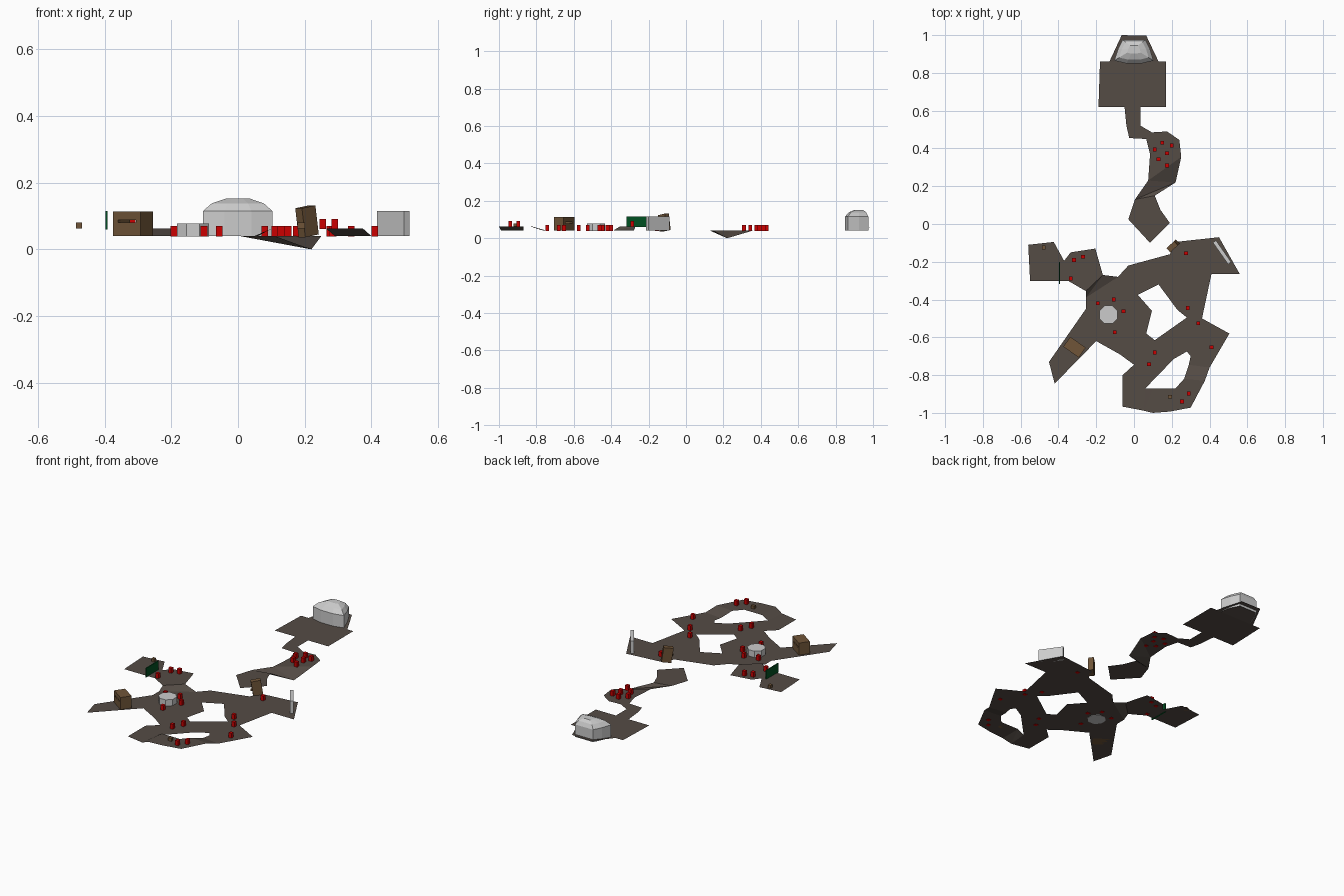
import bpy, bmesh, math
from mathutils import Matrix

if "Cube" in bpy.data.objects:
    bpy.data.objects.remove(bpy.data.objects["Cube"])

LOW, HIGH = 0.04, 0.062


def material(name, rgb):
    m = bpy.data.materials.new(name)
    m.diffuse_color = (*rgb, 1)
    m.use_nodes = True
    m.node_tree.nodes["Principled BSDF"].inputs["Base Color"].default_value = m.diffuse_color
    return m


EARTH = material("earth", (0.09, 0.072, 0.06))
RED = material("red", (0.6, 0.0, 0.0))
WOOD = material("wood", (0.16, 0.09, 0.04))
GREEN = material("green", (0.0, 0.08, 0.015))


def finish(name, bm, mat=None):
    me = bpy.data.meshes.new(name)
    bm.to_mesh(me)
    bm.free()
    ob = bpy.data.objects.new(name, me)
    bpy.context.collection.objects.link(ob)
    if mat:
        me.materials.append(mat)
    return ob


def floor(name, pts, z=LOW):
    """Flat or sloped sheet from an outline; points may carry their own z."""
    bm = bmesh.new()
    f = bm.faces.new([bm.verts.new((p[0], p[1], p[2] if len(p) > 2 else z)) for p in pts])
    f.normal_update()
    if f.normal.z < 0:
        f.normal_flip()
    bmesh.ops.triangulate(bm, faces=bm.faces[:])
    return finish(name, bm, EARTH)


def add_box(bm, c, size, base=Matrix()):
    bmesh.ops.create_cube(bm, size=1, matrix=base @ Matrix.Translation(c) @ Matrix.Diagonal((*size, 1)))


def box(name, c, size, mat=None, yaw=0, roll=0):
    bm = bmesh.new()
    base = Matrix.Translation(c) @ Matrix.Rotation(yaw, 4, 'Z') @ Matrix.Rotation(roll, 4, 'Y')
    add_box(bm, (0, 0, 0), size, base)
    return finish(name, bm, mat)


def loft(name, outline, centre, levels, cap_bottom=False):
    """Stack scaled copies of an outline and cap the top."""
    bm = bmesh.new()
    rings = [[bm.verts.new((centre[0] + x * s, centre[1] + y * s, z)) for x, y in outline]
             for z, s in levels]
    n = len(outline)
    for a, b in zip(rings, rings[1:]):
        for i in range(n):
            j = (i + 1) % n
            bm.faces.new((a[i], a[j], b[j], b[i]))
    bm.faces.new(rings[-1])
    if cap_bottom:
        bm.faces.new(rings[0][::-1])
    return finish(name, bm)


# southern ground: plaza, northern hall, eastern hall
floor("plaza_floor", [(-.255, -.39), (-.255, -.45), (-.45, -.73), (-.42, -.845), (-.2, -.62),
                      (-.075, -.69), (0, -.745), (.11, -.615), (.065, -.58), (.095, -.46), (.02, -.375),
                      (-.03, -.22), (-.085, -.28)])
floor("north_floor", [(-.03, -.22), (.02, -.375), (.13, -.32), (.23, -.455), (.28, -.495), (.36, -.5),
                      (.41, -.265), (.56, -.265), (.45, -.07), (.22, -.095), (.19, -.16)])
floor("east_floor", [(0, -.745), (-.06, -.8), (-.06, -.88), (.06, -.87), (.21, -.715), (.28, -.675),
                     (.3, -.7), (.29, -.745), (.4, -.76), (.505, -.58), (.36, -.5), (.28, -.495),
                     (.11, -.615)])

# raised southern loop with its two ramps
floor("loop_corner", [(-.06, -.88), (-.06, -.967), (.05, -.988), (.06, -.87)])
floor("loop_west_ramp", [(.06, -.87), (.05, -.988), (.1, -1.0, HIGH), (.1, -.87, HIGH)])
floor("loop_floor", [(.1, -.87), (.1, -1.0), (.19, -.993), (.3, -.972), (.375, -.83),
                     (.265, -.82), (.22, -.87)], HIGH)
floor("loop_east_ramp", [(.265, -.82, HIGH), (.375, -.83, HIGH), (.4, -.76), (.29, -.745)])

# raised western rooms and ramp
floor("west_ramp", [(-.255, -.355, HIGH), (-.255, -.39), (-.085, -.28), (-.165, -.27, HIGH)])
floor("west_floor", [(-.255, -.355), (-.345, -.303), (-.55, -.303), (-.56, -.11), (-.425, -.095),
                     (-.37, -.195), (-.335, -.15), (-.205, -.13), (-.165, -.27)], HIGH)

# northern path, with one sunken corner
floor("path_start", [(.085, -.1), (.19, .005), (.14, .075), (.11, .15), (.005, .13), (-.03, .025)])
dip = (.22, .22, 0)
for a, b in [((.11, .15), (.005, .13)), ((.005, .13), (.075, .23)), ((.075, .23), (.25, .355))]:
    floor("path_dip", [a, dip, b])
floor("path_end", [(.075, .23), (.25, .355), (.24, .445), (.175, .49), (.095, .485), (.035, .52),
                   (.035, .62), (-.05, .62), (-.04, .52), (-.025, .455), (.065, .45), (.085, .37)])
floor("north_room", [(-.188, .62), (.17, .62), (.17, .86), (-.18, .86)])
floor("north_apron", [(-.13, .86), (.13, .86), (.065, .997, .058), (-.065, 1.0, .058)])

# faceted dome
loft("dome", [(-.04, -.08), (.04, -.08), (.103, -.065), (.085, -.005), (.06, .045),
              (-.06, .045), (-.085, -.005), (-.105, -.065)], (0, .93),
     [(LOW, 1), (.115, 1), (.138, .75), (.152, .35)])

# octagonal basin
octagon = [(.052 * math.cos(math.radians(22.5 + 45 * i)), .052 * math.sin(math.radians(22.5 + 45 * i)))
           for i in range(8)]
loft("basin", octagon, (-.135, -.48), [(.038, 1), (.078, 1)], True)

# slotted wooden gatehouse on the south-west arm
bm = bmesh.new()
base = Matrix.Translation((-.315, -.652, 0)) @ Matrix.Rotation(math.radians(-35), 4, 'Z')
add_box(bm, (0, 0, .06), (.1, .064, .04), base)
add_box(bm, (0, 0, .1005), (.1, .064, .025), base)
for s in (-1, 1):
    add_box(bm, (s * .0415, 0, .084), (.017, .064, .008), base)
finish("gatehouse", bm, WOOD)

# wall slab, green gate, leaning door, chests
box("wall_slab", (.466, -.15, .0775), (.14, .02, .075), None, math.radians(-55))
box("green_gate", (-.395, -.26, .087), (.006, .115, .056), GREEN)
box("leaning_door", (.207, -.116, .084), (.055, .03, .088), WOOD, math.radians(42), math.radians(-9))
box("door_knob", (.193, -.142, .075), (.01, .01, .012), WOOD)
box("loop_chest", (.19, -.915, .071), (.022, .017, .018), WOOD)
box("room_chest", (-.477, -.125, .071), (.018, .02, .018), WOOD)

# red markers standing on the ground
low = [(.15, .43), (.2, .415), (.11, .395), (.175, .375), (.13, .343), (.175, .31),
       (.275, -.155), (.285, -.445), (.34, -.525), (.41, -.652), (.11, -.68), (.08, -.742),
       (-.192, -.42), (-.107, -.4), (-.056, -.462), (-.102, -.573)]
high = [(.29, -.897), (.254, -.94), (-.317, -.19), (-.27, -.173), (-.335, -.288)]
for spots, z in ((low, LOW), (high, HIGH)):
    for x, y in spots:
        box("red_marker", (x, y, z + .014), (.02, .02, .031), RED)
